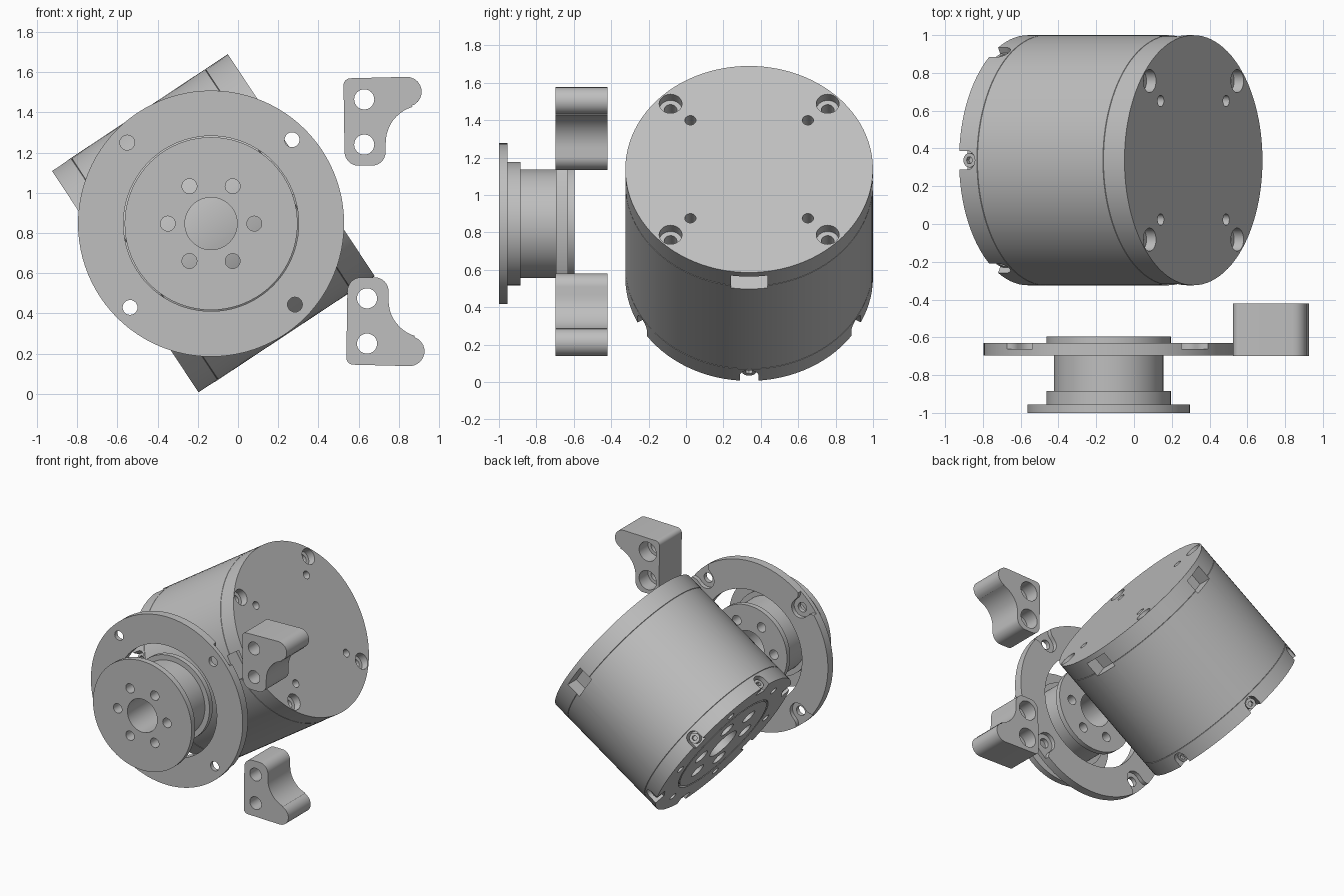
import bpy, bmesh
from math import sin, cos, radians, pi
from mathutils import Matrix, Vector

cube = bpy.data.objects.get("Cube")
if cube:
    bpy.data.objects.remove(cube, do_unlink=True)

grey = bpy.data.materials.new("machined grey")
grey.use_nodes = True
grey.diffuse_color = (0.52, 0.52, 0.52, 1)
grey.node_tree.nodes["Principled BSDF"].inputs["Base Color"].default_value = (0.52, 0.52, 0.52, 1)

T = Matrix.Translation


def rot(deg, axis):
    return Matrix.Rotation(radians(deg), 4, axis)


def loft(name, rings, matrix):
    """Solid through a stack of equal-sized point rings, capped at both ends."""
    bm = bmesh.new()
    loops = [[bm.verts.new(p) for p in ring] for ring in rings]
    n = len(loops[0])
    for a, b in zip(loops, loops[1:]):
        for i in range(n):
            j = (i + 1) % n
            bm.faces.new((a[i], a[j], b[j], b[i]))
    bm.faces.new(loops[0][::-1])
    bm.faces.new(loops[-1])
    bmesh.ops.recalc_face_normals(bm, faces=bm.faces)
    bm.transform(matrix)
    mesh = bpy.data.meshes.new(name)
    bm.to_mesh(mesh)
    bm.free()
    mesh.materials.append(grey)
    obj = bpy.data.objects.new(name, mesh)
    bpy.context.collection.objects.link(obj)
    return obj


def lathe(name, profile, matrix=Matrix(), sides=32):
    """Turn (radius, height) points around z."""
    turn = [2 * pi * i / sides for i in range(sides)]
    return loft(name, [[(r * cos(t), r * sin(t), z) for t in turn] for r, z in profile], matrix)


def prism(name, arcs, z0, z1, matrix=Matrix(), steps=10):
    """Extrude an outline made of arcs (cx, cy, radius, start, end); radius 0 is a corner."""
    pts = []
    for cx, cy, r, a, b in arcs:
        for i in range(steps + 1 if r else 1):
            t = radians(a + (b - a) * i / steps)
            pts.append((cx + r * cos(t), cy + r * sin(t)))
    return loft(name, [[(x, y, z) for x, y in pts] for z in (z0, z1)], matrix)


def cut(target, cutter):
    mod = target.modifiers.new("cut", "BOOLEAN")
    mod.operation = "DIFFERENCE"
    mod.solver = "EXACT"
    mod.object = cutter
    cutter.hide_render = True
    bpy.context.view_layer.objects.active = target
    bpy.ops.object.modifier_apply(modifier=mod.name)
    bpy.data.objects.remove(cutter, do_unlink=True)


def drill(target, x, y, profile, sides=32):
    cut(target, lathe("drill", profile, T((x, y, 0)), sides))


def drill_circle(target, count, radius, start, profile):
    for i in range(count):
        a = radians(start + 360 * i / count)
        drill(target, radius * cos(a), radius * sin(a), profile, 24)


def finish(obj, matrix):
    obj.matrix_world = matrix
    bpy.ops.object.select_all(action="DESELECT")
    obj.select_set(True)
    bpy.context.view_layer.objects.active = obj
    bpy.ops.object.shade_smooth_by_angle(angle=radians(30))


# Tilted drum, turned along its own z, with fine seams near both ends
R, H = 0.662, 0.525
drum_place = T((-0.123, 0.3375, 0.848)) @ rot(56.5, "Y")
profile = [(R, -H)]
for seam in (-0.41, 0.39):
    profile += [(R, seam - 0.002), (R - 0.004, seam), (R, seam + 0.002)]
drum = lathe("drum_housing", profile + [(R, H)], sides=96)

# Screw holes and dowel holes in the upper end face
for sx in (-1, 1):
    for sy in (-1, 1):
        drill(drum, 0.42 * sx, 0.42 * sy,
              [(0.034, H - 0.2), (0.034, H - 0.06), (0.061, H - 0.06), (0.061, H + 0.05)])
        drill(drum, 0.314 * sx, 0.314 * sy, [(0.03, H - 0.12), (0.03, H + 0.05)], 24)

# Rectangular windows in the side wall
for a in (-90, 0, 90):
    window = [(x, y, 0, 0, 0) for x, y in ((0.55, -0.097), (0.75, -0.097), (0.75, 0.097), (0.55, 0.097))]
    cut(drum, prism("window_cutter", window, H - 0.16, H - 0.04, rot(a, "Z")))

# Output face at the lower end: ring groove, bore and bolt holes
groove = lathe("groove_cutter", [(0.44, -H - 0.05), (0.44, -H + 0.02)], sides=64)
cut(groove, lathe("groove_core", [(0.425, -H - 0.1), (0.425, -H + 0.1)], sides=64))
cut(drum, groove)
drill(drum, 0, 0, [(0.13, -H - 0.05), (0.13, -H + 0.25)])
drill_circle(drum, 6, 0.27, 30, [(0.06, -H - 0.05), (0.06, -H + 0.15)])
drill_circle(drum, 6, 0.53, 30, [(0.03, -H - 0.05), (0.03, -H + 0.12)])

# U-shaped rim notches, each with a radial screw
notch = [(-0.05, 0, 0.05, 90, 270), (0.05, -0.05, 0, 0, 0), (0.05, 0.05, 0, 0, 0)]
for i in range(6):
    seat = rot(60 * i, "Z") @ T((0.58, 0, -H)) @ rot(90, "Y")
    cut(drum, prism("notch_cutter", notch, 0, 0.15, seat))
    screw = lathe("rim_screw", [(0.038, -0.01), (0.038, 0.055)], T((-0.048, 0, 0)), 24)
    cut(screw, lathe("socket", [(0.02, 0.03), (0.02, 0.08)], T((-0.048, 0, 0)), 6))
    finish(screw, drum_place @ seat)
finish(drum, drum_place)

# Front parts are drawn in (x, z) with depth measured towards the front
front = rot(90, "X")
hub_place = T((-0.134, 0, 0.847)) @ front

# Spool with flanges, central bore and six bolt holes
spool = lathe("spool", [(0.33, 0.595), (0.33, 0.635), (0.29, 0.635), (0.29, 0.885), (0.33, 0.885),
                        (0.33, 0.955), (0.43, 0.955), (0.43, 1.0)], sides=80)
drill(spool, 0, 0, [(0.13, 0.5), (0.13, 1.1)], 48)
drill_circle(spool, 6, 0.215, 0, [(0.037, 0.5), (0.037, 1.1)])
finish(spool, hub_place)

# Mounting ring with flared screw recesses on its rear
ring = lathe("mounting_ring", [(0.662, 0.63), (0.662, 0.695)], sides=96)
drill(ring, 0, 0, [(0.436, 0.5), (0.436, 0.8)], 80)
drill_circle(ring, 4, 0.58, 46, [(0.037, 0.5), (0.037, 0.8)])
recess = [(0.58, 0, 0.072, 90, 270), (0.6, -0.142, 0.07, 90, 40),
          (0.72, -0.16, 0, 0, 0), (0.72, 0.16, 0, 0, 0), (0.6, 0.142, 0.07, -40, -90)]
for i in range(4):
    cut(ring, prism("recess_cutter", recess, 0.55, 0.662, rot(46 + 90 * i, "Z")))
finish(ring, hub_place)

# Pair of mirrored spacer brackets with counterbored holes
outline = [(0.6, 1.205, 0.07, 180, 270), (0.665, 1.205, 0.07, 270, 360),
           (0.92, 1.25, 0.185, 180, 106), (0.84, 1.503, 0.074, -74, 92),
           (0.56, 1.535, 0.035, 90, 180)]
for name, flip in (("upper_bracket", 1), ("lower_bracket", -1)):
    bracket = prism(name, outline, 0.42, 0.698)
    for y in (1.24, 1.465):
        drill(bracket, 0.628, y, [(0.075, 0.35), (0.075, 0.53), (0.05, 0.53), (0.05, 0.8)])
    if flip < 0:
        bracket.data.transform(T((0.014, 1.715, 0)) @ Matrix.Scale(-1, 4, Vector((0, 1, 0))))
        bracket.data.flip_normals()
    finish(bracket, front)
